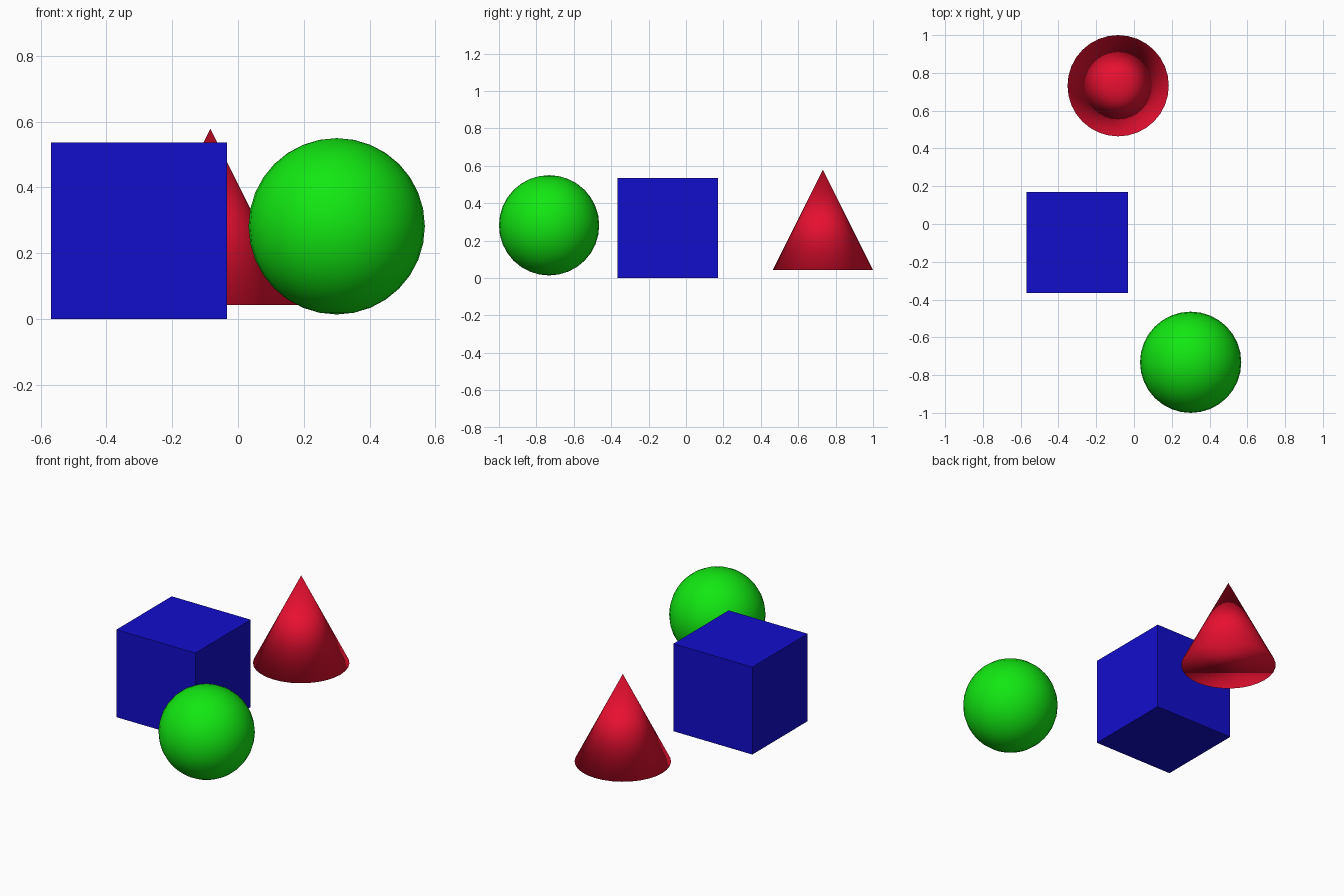
import bpy

if "Cube" in bpy.data.objects:
    bpy.data.objects.remove(bpy.data.objects["Cube"])


def finish(name, color, smooth):
    """Name the newest object, colour it and set its shading."""
    obj = bpy.context.active_object
    obj.name = name
    mat = bpy.data.materials.new(name + "_colour")
    mat.diffuse_color = (*color, 1)
    mat.use_nodes = True
    mat.node_tree.nodes["Principled BSDF"].inputs["Base Color"].default_value = mat.diffuse_color
    obj.data.materials.append(mat)
    if smooth:
        bpy.ops.object.shade_smooth()
    return obj


SIZE = 0.536

# Blue cube standing on the floor
bpy.ops.mesh.primitive_cube_add(size=SIZE, location=(-0.301, -0.098, SIZE / 2))
finish("cube", (0.006, 0.004, 0.6), False)

# Green ball in front, hovering slightly
bpy.ops.mesh.primitive_uv_sphere_add(segments=32, ring_count=16, radius=SIZE / 2,
                                     location=(0.300, -0.732, 0.282))
finish("ball", (0.006, 0.8, 0.006), True)

# Red cone at the back, smooth over its base rim as well
bpy.ops.mesh.primitive_cone_add(vertices=32, radius1=SIZE / 2, radius2=0, depth=SIZE,
                                location=(-0.084, 0.732, 0.311))
finish("cone", (0.8, 0.005, 0.03), True)
